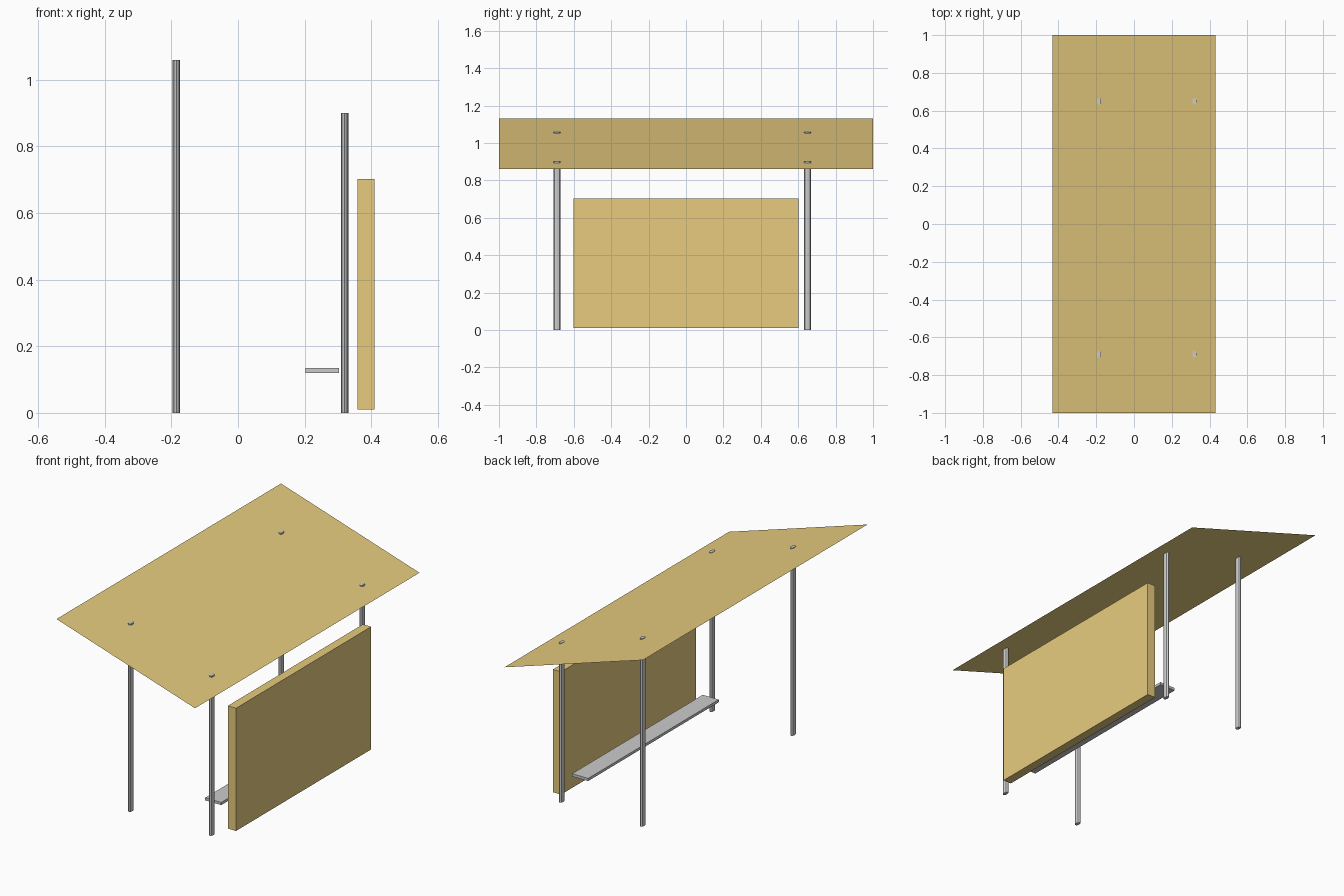
import bpy, bmesh
from mathutils import Matrix, Vector

if "Cube" in bpy.data.objects:
    bpy.data.objects.remove(bpy.data.objects["Cube"])

wood = bpy.data.materials.new("wood")
wood.diffuse_color = (0.8, 0.6, 0.21, 1)
wood.use_nodes = True
wood.node_tree.nodes["Principled BSDF"].inputs["Base Color"].default_value = wood.diffuse_color


def finish(name, bm, mat=None):
    bmesh.ops.recalc_face_normals(bm, faces=bm.faces)
    me = bpy.data.meshes.new(name)
    bm.to_mesh(me)
    bm.free()
    ob = bpy.data.objects.new(name, me)
    bpy.context.collection.objects.link(ob)
    if mat:
        me.materials.append(mat)
    return ob


def box(name, lo, hi, mat=None):
    lo, hi = Vector(lo), Vector(hi)
    bm = bmesh.new()
    m = Matrix.Translation((lo + hi) / 2) @ Matrix.Diagonal((*(hi - lo), 1))
    bmesh.ops.create_cube(bm, size=1, matrix=m)
    return finish(name, bm, mat)


def post(name, x, y, height):
    bm = bmesh.new()
    m = Matrix.Translation((x, y, height / 2)) @ Matrix.Diagonal((0.011, 0.019, height, 1))
    bmesh.ops.create_cone(bm, cap_ends=True, segments=8, radius1=1, radius2=1,
                          depth=1, matrix=m)
    return finish(name, bm)


# Sloped single-sheet roof
bm = bmesh.new()
bm.faces.new([bm.verts.new(p) for p in (
    (-0.432, -1, 1.132), (0.432, -1, 0.86), (0.432, 1, 0.86), (-0.432, 1, 1.132))])
bm.normal_update()
if bm.faces[:][0].normal.z < 0:
    bmesh.ops.reverse_faces(bm, faces=bm.faces)
me = bpy.data.meshes.new("roof")
bm.to_mesh(me)
bm.free()
me.materials.append(wood)
bpy.context.collection.objects.link(bpy.data.objects.new("roof", me))

# Four oval posts, tall pair and short pair
for label, x, h in (("tall_post", -0.185, 1.06), ("short_post", 0.32, 0.90)):
    for side, y in (("front", -0.69), ("back", 0.65)):
        post(f"{label}_{side}", x, y, h)

# Wall panel and bench plank
box("wall_panel", (0.358, -0.602, 0.01), (0.409, 0.602, 0.702), wood)
box("bench_seat", (0.203, -0.582, 0.12), (0.303, 0.582, 0.135))
